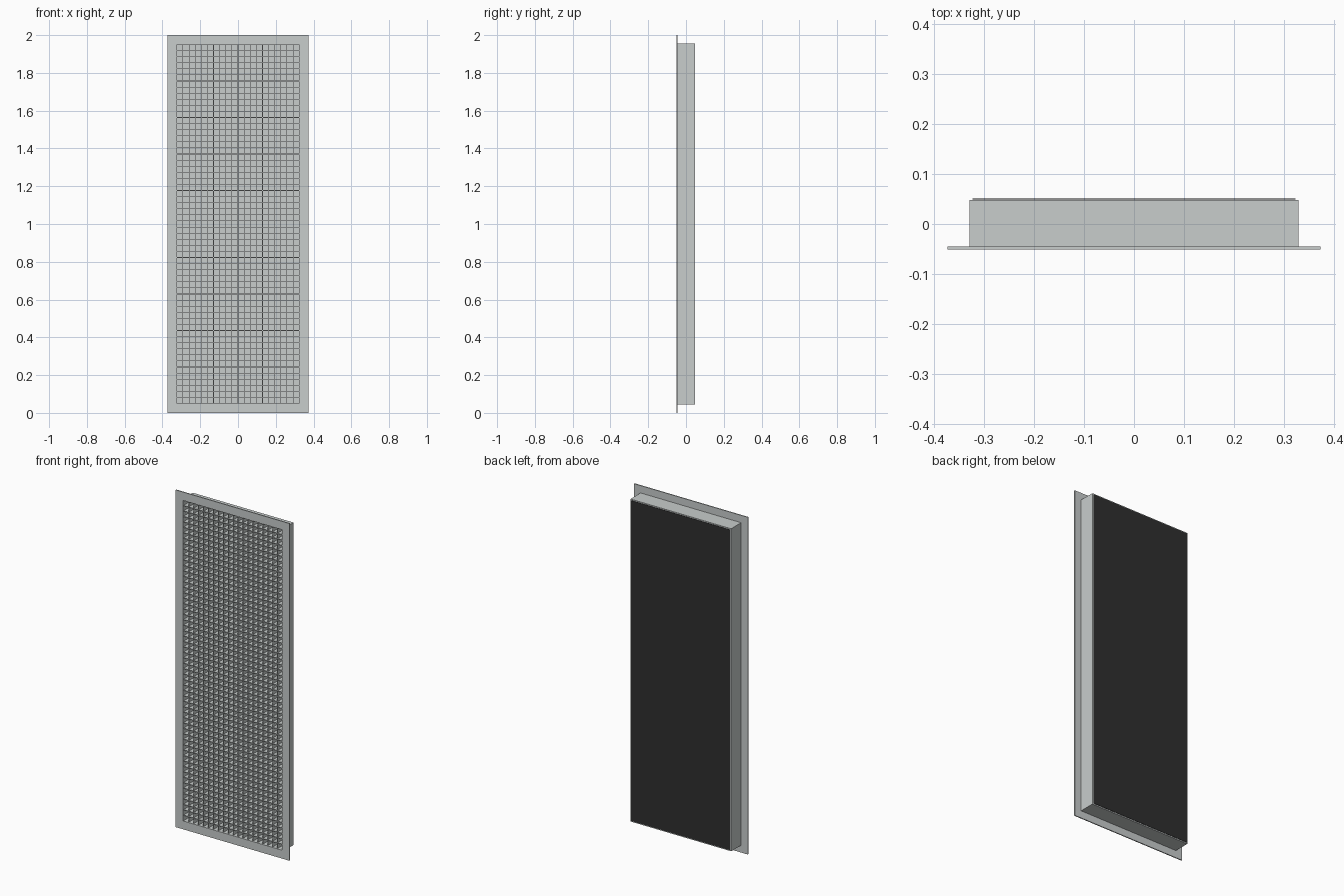
import bpy, bmesh
from mathutils import Matrix, Vector

if "Cube" in bpy.data.objects:
    bpy.data.objects.remove(bpy.data.objects["Cube"])


def material(name, rgb):
    m = bpy.data.materials.new(name)
    m.diffuse_color = (*rgb, 1.0)
    m.use_nodes = True
    m.node_tree.nodes["Principled BSDF"].inputs["Base Color"].default_value = m.diffuse_color
    return m


METAL = material("grey metal", (0.58, 0.61, 0.605))
BLACK = material("black backing", (0.028, 0.028, 0.028))

W, H = 0.3735, 2.0            # flange half width, height
CW, CM = 0.330, 0.0435        # collar half width, flange margin
WALL = 0.006
OW, OM = CW - WALL, CM + WALL  # opening half width, margin
FRONT, FLANGE_BACK, COLLAR_BACK, BACK = -0.0515, -0.0455, 0.0485, 0.0515


def box(bm, x0, x1, y0, y1, z0, z1):
    c = Vector(((x0 + x1) / 2, (y0 + y1) / 2, (z0 + z1) / 2))
    s = Matrix.Diagonal((x1 - x0, y1 - y0, z1 - z0, 1))
    bmesh.ops.create_cube(bm, size=1, matrix=Matrix.Translation(c) @ s)


def finish(name, bm, mat):
    me = bpy.data.meshes.new(name)
    bm.to_mesh(me)
    bm.free()
    me.materials.append(mat)
    ob = bpy.data.objects.new(name, me)
    bpy.context.collection.objects.link(ob)
    return ob


def ring(name, wo, mo, wi, mi, y0, y1):
    """Rectangular tube: outer and inner loops bridged front, back and sides."""
    bm = bmesh.new()
    loops = []
    for w, m, y in ((wo, mo, y0), (wo, mo, y1), (wi, mi, y1), (wi, mi, y0)):
        loops.append([bm.verts.new((x, y, z)) for x, z in
                      ((-w, m), (w, m), (w, H - m), (-w, H - m))])
    for i in range(4):
        a, b = loops[i], loops[(i + 1) % 4]
        for k in range(4):
            n = (k + 1) % 4
            bm.faces.new((a[k], a[n], b[n], b[k]))
    bmesh.ops.recalc_face_normals(bm, faces=bm.faces)
    return finish(name, bm, METAL)


# wall flange and the collar behind it
ring("flange", W, 0, OW, OM, FRONT, FLANGE_BACK)
ring("collar", CW, CM, OW, OM, FLANGE_BACK, COLLAR_BACK)

# grey panel closing the rear of the collar
bm = bmesh.new()
box(bm, -OW, OW, COLLAR_BACK - 0.002, COLLAR_BACK, OM, H - OM)
finish("inner_panel", bm, METAL)

# egg-crate blades
COLS, ROWS, T = 20, 59, 0.0015
G0, G1 = -0.047, COLLAR_BACK - 0.002
bm = bmesh.new()
for i in range(1, COLS):
    x = -OW + 2 * OW * i / COLS
    box(bm, x - T, x + T, G0, G1, OM, H - OM)
finish("vertical_blades", bm, METAL)
bm = bmesh.new()
for i in range(1, ROWS):
    z = OM + (H - 2 * OM) * i / ROWS
    box(bm, -OW, OW, G0, G1, z - T, z + T)
finish("horizontal_blades", bm, METAL)

# dark backing sheet
bm = bmesh.new()
box(bm, -OW, OW, BACK - 0.002, BACK, OM, H - OM)
finish("backing_sheet", bm, BLACK)
